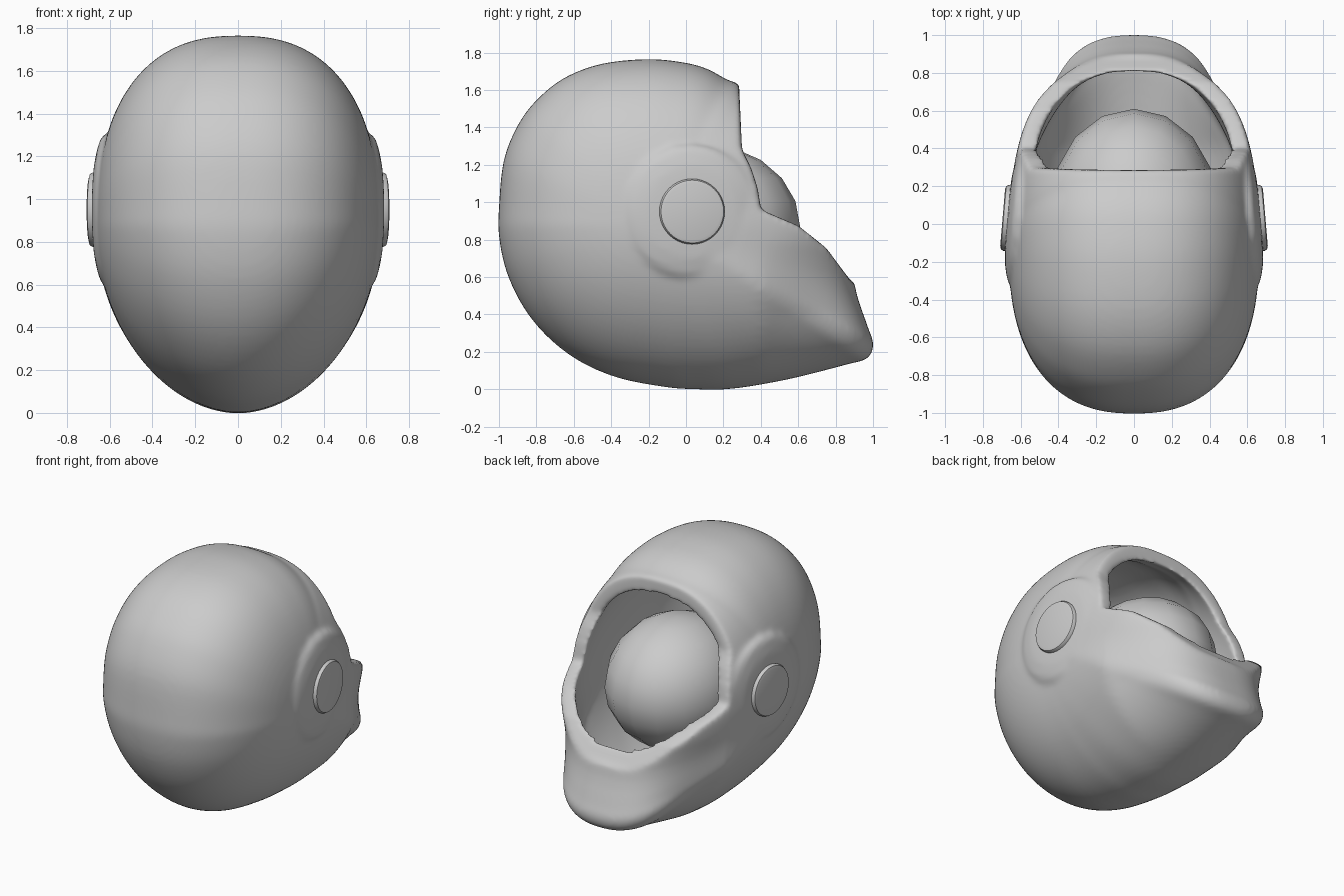
import bpy, bmesh, math
from mathutils import Vector, Matrix

if "Cube" in bpy.data.objects:
    bpy.data.objects.remove(bpy.data.objects["Cube"])

grey = bpy.data.materials.new("plain_grey")
grey.use_nodes = True
GREY = (0.6, 0.6, 0.6, 1)
grey.diffuse_color = GREY
grey.node_tree.nodes["Principled BSDF"].inputs["Base Color"].default_value = GREY

CY, CZ, HALF_WIDTH = -0.15, 0.88, 0.662

# Side silhouette (y, z), carried across the face opening
SIDE = [(1.003, .24), (.97, .165), (.87, .135), (.6, .065), (.4, .025), (.22, 0), (.05, 0),
        (-.1, .01), (-.36, .06), (-.57, .15), (-.74, .28), (-.87, .44), (-.96, .63),
        (-1, .82), (-1, .97), (-.975, 1.22), (-.9, 1.41), (-.8, 1.545), (-.65, 1.665),
        (-.45, 1.74), (-.2, 1.765), (0, 1.745), (.12, 1.71), (.22, 1.655), (.3, 1.625),
        (.5, 1.5), (.74, 1.25), (.88, .92), (.9, .57), (.97, .34)]

# Face opening seen from the side: brow edge, hinge corner, chin edge
OPENING = [(.285, 2), (.285, 1.6), (.3, 1.28), (.35, 1.18), (.385, 1.07), (.4, .96),
           (.6, .875), (.75, .755), (.88, .58), (1.4, .5)]


def clamp(v):
    return max(0, min(1, v))


def fullness(angle):
    """Exponent of the rounded cross-section in one direction."""
    return 2.4 + 0.35 * max(0, math.cos(angle)) ** 3 - 0.52 * max(0, -math.sin(angle))


def cheek(y, z):
    """Slight hollow of the lower cheeks beside the chin."""
    return 1 - 0.11 * math.sin(math.pi * clamp((y - .4) / .6)) * clamp((.8 - z) / .4)


def finish(ob, angle):
    ob.data.materials.clear()
    ob.data.materials.append(grey)
    bpy.ops.object.select_all(action='DESELECT')
    ob.select_set(True)
    bpy.context.view_layer.objects.active = ob
    bpy.ops.object.shade_smooth_by_angle(angle=math.radians(angle))


def to_object(bm, name):
    bmesh.ops.recalc_face_normals(bm, faces=bm.faces)
    me = bpy.data.meshes.new(name)
    bm.to_mesh(me)
    bm.free()
    ob = bpy.data.objects.new(name, me)
    bpy.context.collection.objects.link(ob)
    return ob


def bridge(bm, rings):
    for a, b in zip(rings, rings[1:]):
        for i in range(len(a)):
            j = (i + 1) % len(a)
            bm.faces.new((a[i], a[j], b[j], b[i]))


def fan(bm, ring, tip):
    for i, v in enumerate(ring):
        bm.faces.new((v, ring[(i + 1) % len(ring)], tip))


def smooth_outline(pts, split=4):
    """Closed smooth curve through the points."""
    out = []
    for i in range(len(pts)):
        a, b, c, d = (pts[(i + k) % len(pts)] for k in (-1, 0, 1, 2))
        for t in (k / split for k in range(split)):
            out.append((b * 2 + (c - a) * t + (a * 2 - b * 5 + c * 4 - d) * t ** 2
                        + (b * 3 - a - c * 3 + d) * t ** 3) / 2)
    return out


def make_shell(name, inset, across=48):
    """Closed rounded body through the side silhouette."""
    bm = bmesh.new()
    centre = Vector((CY, CZ))
    outline = smooth_outline([Vector(p) - centre for p in SIDE])
    w = HALF_WIDTH - inset
    rings = []
    for k in range(1, across):
        a = math.pi * (k / across - 0.5)
        ring = []
        for d in outline:
            p = 2 / fullness(math.atan2(d.y, d.x))
            x = math.copysign(abs(math.sin(a)) ** p * w, a) if abs(a) > 1e-6 else 0
            q = centre + d.normalized() * (d.length - inset) * math.cos(a) ** p
            ring.append(bm.verts.new((x * cheek(q.x, q.y), q.x, q.y)))
        rings.append(ring)
    bridge(bm, rings)
    fan(bm, rings[0], bm.verts.new((-w, CY, CZ)))
    fan(bm, rings[-1], bm.verts.new((w, CY, CZ)))
    return to_object(bm, name)


def apply(ob, kind, **settings):
    mod = ob.modifiers.new(kind.lower(), kind)
    for key, value in settings.items():
        setattr(mod, key, value)
    bpy.context.view_layer.objects.active = ob
    bpy.ops.object.modifier_apply(modifier=mod.name)


def cut(ob, cutter):
    apply(ob, 'BOOLEAN', operation='DIFFERENCE', solver='EXACT', object=cutter)
    bpy.data.objects.remove(cutter)


def ear_disc(name, profile, segments=40):
    """Mirrored pair of lathed discs, tilted to follow the shell."""
    bm = bmesh.new()
    step = 2 * math.pi / segments
    rings = [[bm.verts.new((x, r * math.cos(i * step), r * math.sin(i * step)))
              for i in range(segments)] for r, x in profile]
    bridge(bm, rings)
    bm.faces.new(rings[-1])
    bm.faces.new(rings[0])
    bm.transform(Matrix.Translation((0, -.025, .95)) @ Matrix.Rotation(0.085, 4, 'Z'))
    ob = to_object(bm, name)
    apply(ob, 'MIRROR')
    return ob


# Helmet shell: hollowed, then cut open at the face
shell = make_shell("helmet_shell", 0)
cut(shell, make_shell("hollow", 0.09))
bm = bmesh.new()
sides = [[bm.verts.new((x, y, z)) for y, z in OPENING + [(1.4, 2)]] for x in (-1, 1)]
bridge(bm, sides)
for s in sides:
    bm.faces.new(s)
cut(shell, to_object(bm, "face_cutter"))

# Ear domes joined to the shell, with the joint and the opening rim softened
domes = ear_disc("ear_domes", [(.35, .58), (.36, .625), (.33, .645), (.25, .665), (.17, .672)])
bpy.ops.object.select_all(action='DESELECT')
domes.select_set(True)
shell.select_set(True)
bpy.context.view_layer.objects.active = shell
bpy.ops.object.join()
apply(shell, 'REMESH', mode='VOXEL', voxel_size=0.015)
apply(shell, 'SMOOTH', factor=0.5, iterations=14)
finish(shell, 80)

# Raised round caps on the ears
finish(ear_disc("ear_caps", [(.175, .6), (.175, .68), (.168, .693), (.15, .698)]), 40)

# Plain head inside
bm = bmesh.new()
bmesh.ops.create_uvsphere(bm, u_segments=16, v_segments=10, radius=1)
bm.transform(Matrix.Translation((0, .1, .87)) @ Matrix.Diagonal((.44, .51, .44, 1)))
finish(to_object(bm, "inner_head"), 60)
